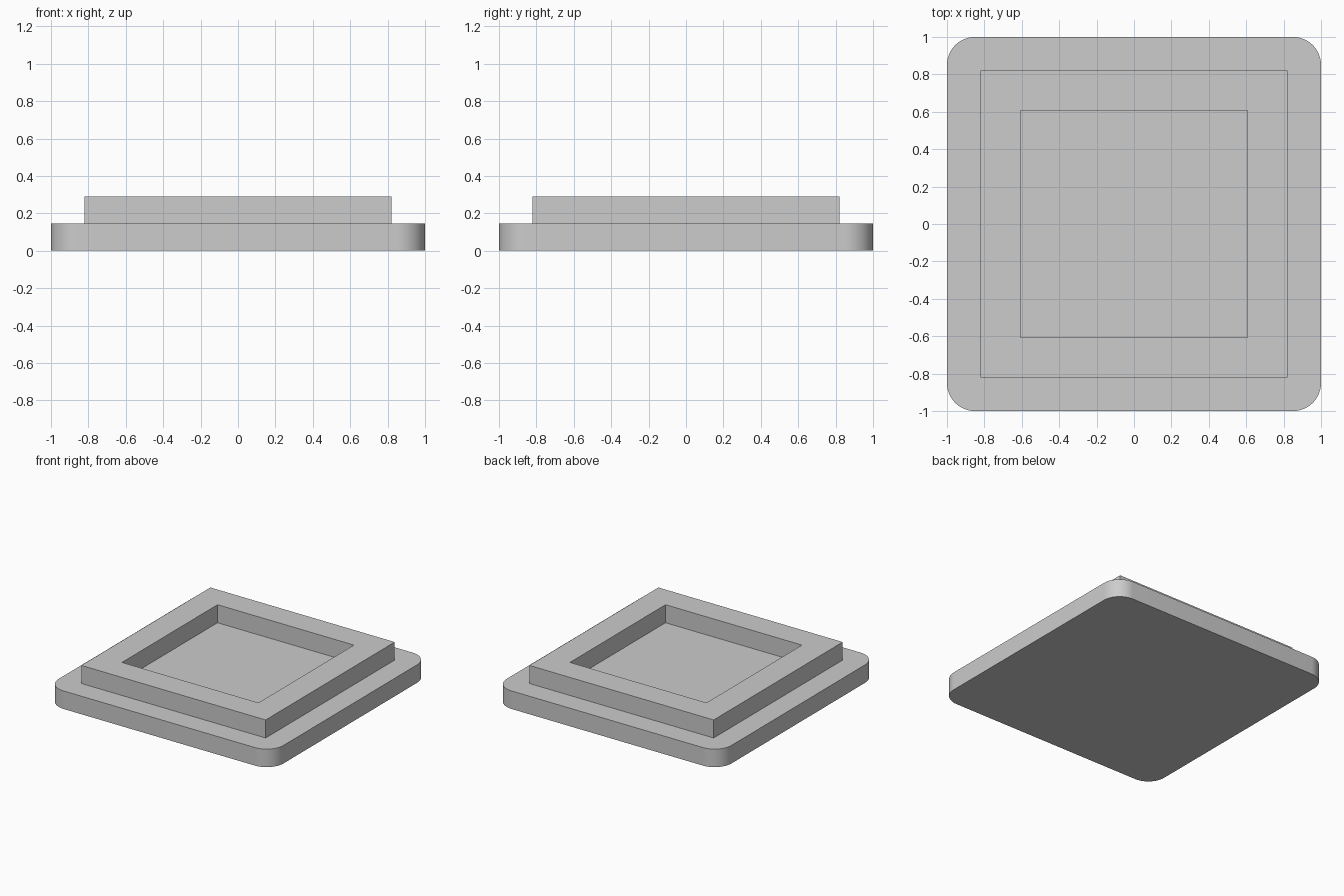
import bpy, bmesh, math

if "Cube" in bpy.data.objects:
    bpy.data.objects.remove(bpy.data.objects["Cube"])

grey = bpy.data.materials.new("light_grey")
grey.diffuse_color = (0.604, 0.604, 0.604, 1.0)
grey.use_nodes = True
grey.node_tree.nodes["Principled BSDF"].inputs["Base Color"].default_value = grey.diffuse_color


def slab(name, half, z0, z1, radius=0.0):
    """Square slab with optionally rounded vertical corners."""
    bm = bmesh.new()
    bmesh.ops.create_cube(bm, size=1.0)
    for v in bm.verts:
        v.co.x *= 2 * half
        v.co.y *= 2 * half
        v.co.z = z1 if v.co.z > 0 else z0
    if radius:
        upright = [e for e in bm.edges
                   if abs(e.verts[0].co.z - e.verts[1].co.z) > 1e-4]
        bmesh.ops.bevel(bm, geom=upright, offset=radius, segments=12,
                        profile=0.5, affect='EDGES')
    mesh = bpy.data.meshes.new(name)
    bm.to_mesh(mesh)
    bm.free()
    mesh.materials.append(grey)
    obj = bpy.data.objects.new(name, mesh)
    bpy.context.collection.objects.link(obj)
    return obj


def combine(target, tool, operation):
    """Apply a boolean and discard the tool object."""
    bpy.context.view_layer.objects.active = target
    mod = target.modifiers.new(operation.lower(), 'BOOLEAN')
    mod.operation = operation
    mod.solver = 'EXACT'
    mod.object = tool
    bpy.ops.object.modifier_apply(modifier=mod.name)
    bpy.data.objects.remove(tool, do_unlink=True)


BASE_TOP, RIM_TOP = 0.145, 0.29

# Rounded base plate with a raised square rim
base = slab("stepped_base", 1.0, 0.0, BASE_TOP, radius=0.15)
combine(base, slab("raised_rim", 0.82, 0.07, RIM_TOP), 'UNION')

# Square recess inside the rim, down to the level of the base top
combine(base, slab("recess_cutter", 0.607, BASE_TOP, 0.5), 'DIFFERENCE')

# Smooth rounded corners, sharp edges elsewhere
bpy.ops.object.select_all(action='DESELECT')
base.select_set(True)
bpy.context.view_layer.objects.active = base
bpy.ops.object.shade_smooth_by_angle(angle=math.radians(30))
